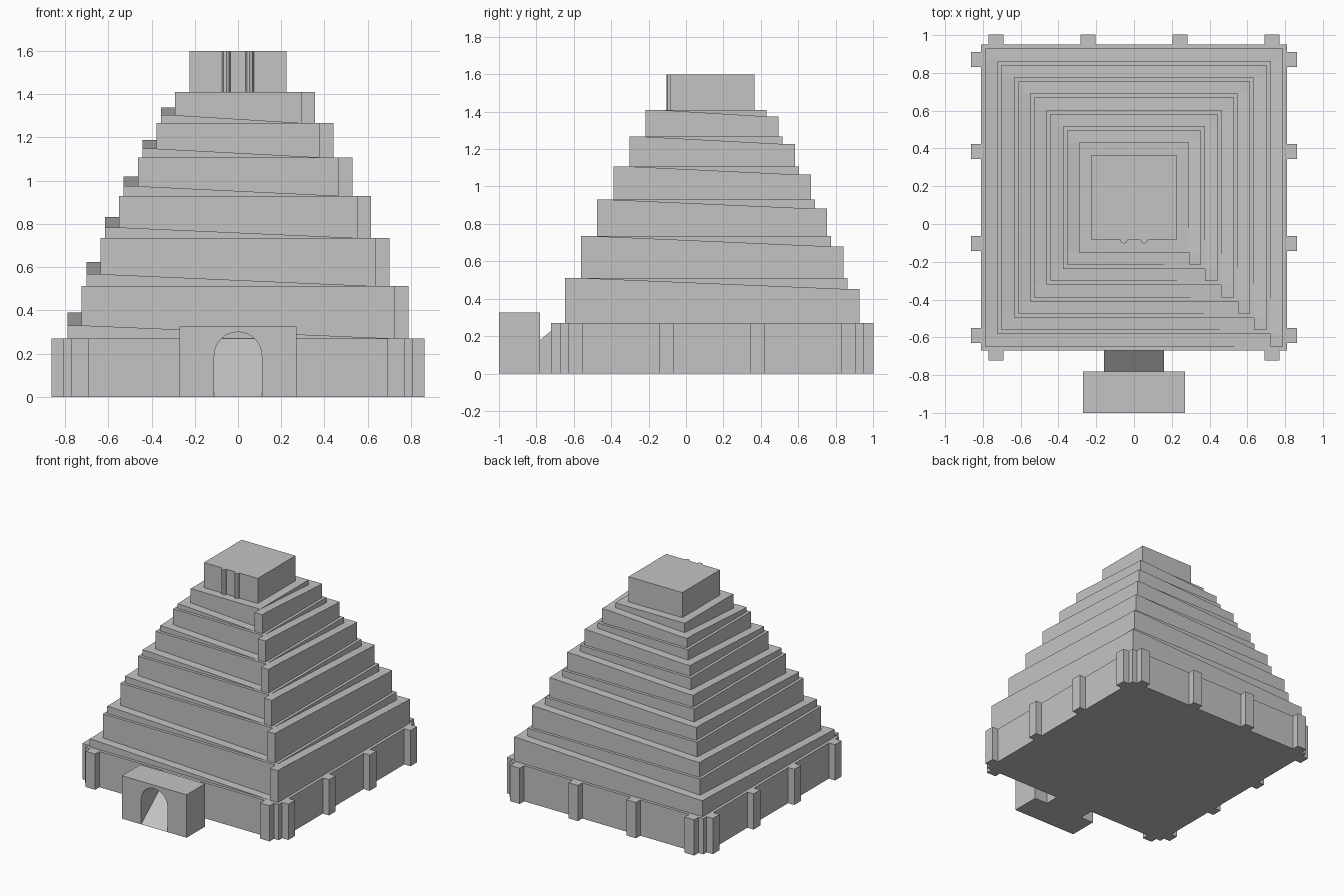
import bpy, bmesh, math
from mathutils import Matrix, Vector

cube = bpy.data.objects.get("Cube")
if cube:
    bpy.data.objects.remove(cube, do_unlink=True)

CENTRE = Matrix.Translation((0, 0.14, 0))   # axis of the stepped tower
BASE_HALF, BASE_TOP = 0.81, 0.27

stone = bpy.data.materials.new("grey_stone")
stone.use_nodes = True
grey = (0.55, 0.55, 0.55, 1)
stone.diffuse_color = grey
stone.node_tree.nodes["Principled BSDF"].inputs["Base Color"].default_value = grey


def finish(name, bm):
    bmesh.ops.recalc_face_normals(bm, faces=bm.faces)
    mesh = bpy.data.meshes.new(name)
    bm.to_mesh(mesh)
    bm.free()
    mesh.materials.append(stone)
    obj = bpy.data.objects.new(name, mesh)
    bpy.context.collection.objects.link(obj)


def prism(bm, profile, start, depth, matrix=Matrix()):
    """Extrude a closed outline, given as 3D points, along a vector."""
    verts = [bm.verts.new(matrix @ (Vector(p) + Vector(start))) for p in profile]
    face = bm.faces.new(verts)
    result = bmesh.ops.extrude_face_region(bm, geom=[face], use_keep_orig=True)
    moved = [g for g in result["geom"] if isinstance(g, bmesh.types.BMVert)]
    bmesh.ops.translate(bm, verts=moved, vec=matrix.to_3x3() @ Vector(depth))


def box(bm, x0, x1, y0, y1, z0, z1, matrix=Matrix()):
    outline = [(x0, y0, z0), (x1, y0, z0), (x1, y1, z0), (x0, y1, z0)]
    prism(bm, outline, (0, 0, 0), (0, 0, z1 - z0), matrix)


def block(name, half, z0, z1):
    bm = bmesh.new()
    box(bm, -half, half, -half, half, z0, z1, CENTRE)
    finish(name, bm)


def side(k):
    """Turn from the front to the left, back and right sides in order."""
    return CENTRE @ Matrix.Rotation(-k * math.pi / 2, 4, "Z")


# Base with buttresses; the front keeps only the outer pair beside the gate
block("base", BASE_HALF, 0, BASE_TOP)
bm = bmesh.new()
for k in range(4):
    for x in (-0.73, -0.243, 0.243, 0.73):
        if k or abs(x) > 0.5:
            box(bm, x - 0.04, x + 0.04, -0.862, -BASE_HALF, 0, BASE_TOP, side(k))
finish("base_buttresses", bm)

# Tiers, each wrapped by one turn of the climbing ramp
bottom = BASE_TOP
for i, top in enumerate((0.512, 0.735, 0.93, 1.108, 1.267, 1.41)):
    core = 0.723 - 0.0865 * i
    outer = core + 0.065
    block(f"tier_{i + 1}", core, bottom, top)
    bm = bmesh.new()
    rise = (top - bottom) / 4
    for k in range(4):
        low, high = bottom + rise * k, bottom + rise * (k + 1)
        outline = [(core, 0, bottom), (core, 0, low), (-core, 0, high),
                   (-outer, 0, high), (-outer, 0, bottom)]
        if k == 0:
            outline.pop(0)
        prism(bm, outline, (0, -outer, 0), (0, outer - core, 0), side(k))
    finish(f"spiral_ramp_{i + 1}", bm)
    bottom = top

# Shrine on the summit with two half columns
block("shrine", 0.225, bottom, 1.6)
bm = bmesh.new()
for x in (-0.054, 0.054):
    ring = [(x + 0.019 * math.cos(a * math.pi / 4),
             -0.085 + 0.019 * math.sin(a * math.pi / 4), bottom) for a in range(4, 9)]
    prism(bm, ring, (0, 0, 0), (0, 0, 1.6 - bottom))
finish("shrine_columns", bm)

# Gatehouse with a round arch
bm = bmesh.new()
arch = [(0.11 * math.cos(a * math.pi / 16), 0, 0.19 + 0.11 * math.sin(a * math.pi / 16))
        for a in range(17)]
walls = [(-0.11, 0, 0), (-0.27, 0, 0), (-0.27, 0, 0.325),
         (0.27, 0, 0.325), (0.27, 0, 0), (0.11, 0, 0)]
prism(bm, arch + walls, (0, -1, 0), (0, 0.22, 0))
finish("gatehouse", bm)

# Entrance ramp running through the gate up to the base
bm = bmesh.new()
prism(bm, [(0, -1, 0), (0, -0.67, 0), (0, -0.67, BASE_TOP)], (-0.16, 0, 0), (0.32, 0, 0))
finish("entrance_ramp", bm)
